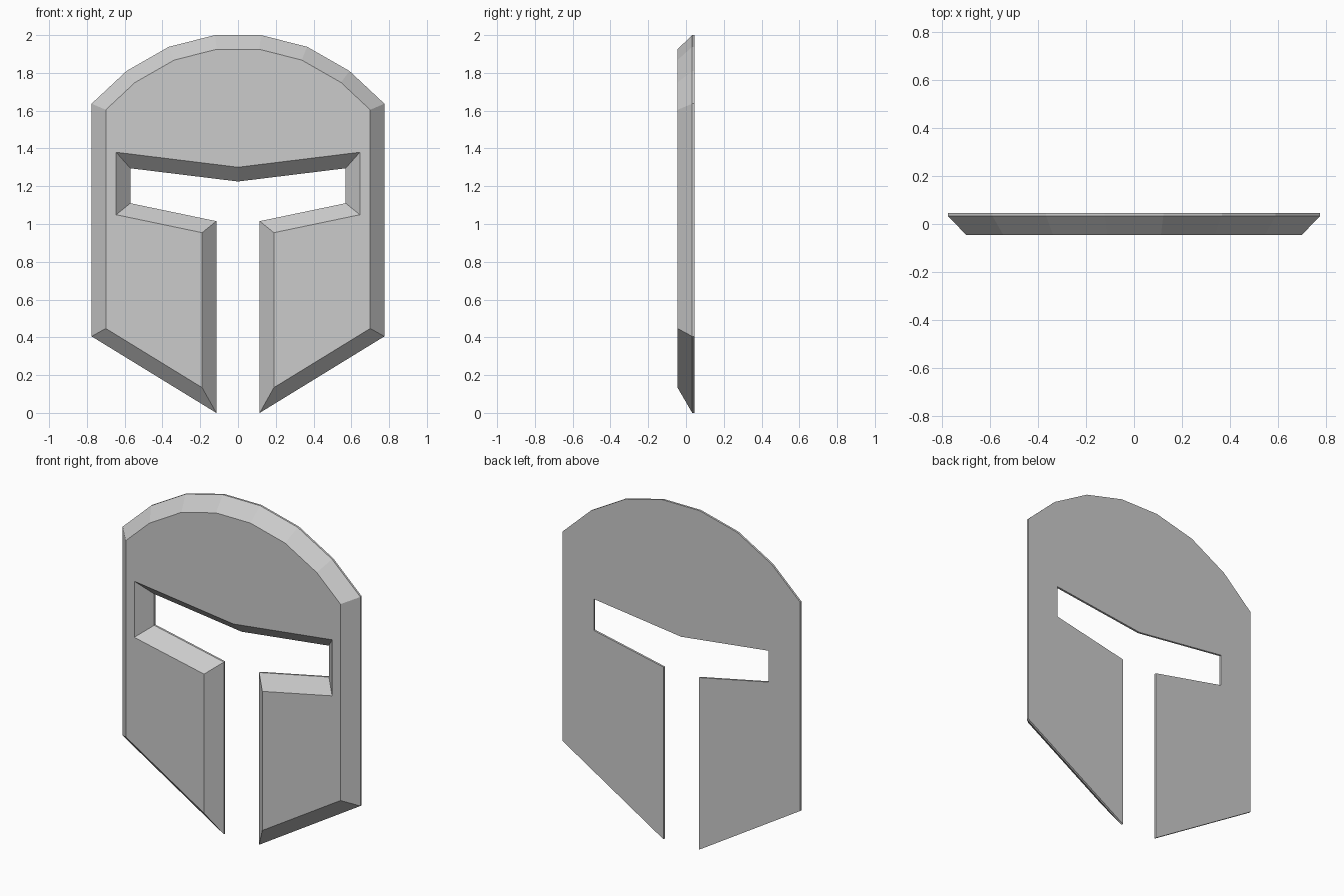
import bpy
import bmesh
from mathutils import Vector

cube = bpy.data.objects.get("Cube")
if cube:
    bpy.data.objects.remove(cube, do_unlink=True)

BACK_Y, RIM_Y, FRONT_Y = 0.045, 0.033, -0.045
BEVEL = 0.075

# Half outline: eye slot, nose slit, cheek, then the domed crown
half = [(0, 1.225), (0.57, 1.295), (0.57, 1.11), (0.115, 1.015), (0.115, 0),
        (0.775, 0.405), (0.775, 1.637), (0.59, 1.81), (0.366, 1.938), (0.122, 2.0)]
mirrored = [(-x, z) for x, z in reversed(half[1:])]
outline = [Vector(p) for p in half + mirrored]


def inset(points, distance):
    """Move each edge inward by the same distance, with mitred corners."""
    result = []
    for i, p in enumerate(points):
        a = (p - points[i - 1]).normalized()
        b = (points[(i + 1) % len(points)] - p).normalized()
        n1, n2 = Vector((-a.y, a.x)), Vector((-b.y, b.x))
        result.append(p + (n1 + n2) * distance / (1 + n1.dot(n2)))
    return result


# Faceplate: thin straight rim at the back, wide chamfer to the front
bm = bmesh.new()
layers = [(outline, BACK_Y), (outline, RIM_Y), (inset(outline, BEVEL), FRONT_Y)]
rings = [[bm.verts.new((p.x, y, p.y)) for p in pts] for pts, y in layers]
count = len(outline)
for lower, upper in zip(rings, rings[1:]):
    for i in range(count):
        j = (i + 1) % count
        bm.faces.new((lower[i], lower[j], upper[j], upper[i]))
caps = [bm.faces.new(rings[-1]), bm.faces.new(rings[0][::-1])]
bmesh.ops.recalc_face_normals(bm, faces=bm.faces)
bmesh.ops.triangulate(bm, faces=caps)

mesh = bpy.data.meshes.new("helmet_faceplate")
bm.to_mesh(mesh)
bm.free()
faceplate = bpy.data.objects.new("helmet_faceplate", mesh)
bpy.context.collection.objects.link(faceplate)

# Plain grey finish
grey = bpy.data.materials.new("light_grey")
grey.use_nodes = True
colour = (0.6, 0.6, 0.6, 1)
grey.diffuse_color = colour
grey.node_tree.nodes["Principled BSDF"].inputs["Base Color"].default_value = colour
mesh.materials.append(grey)
